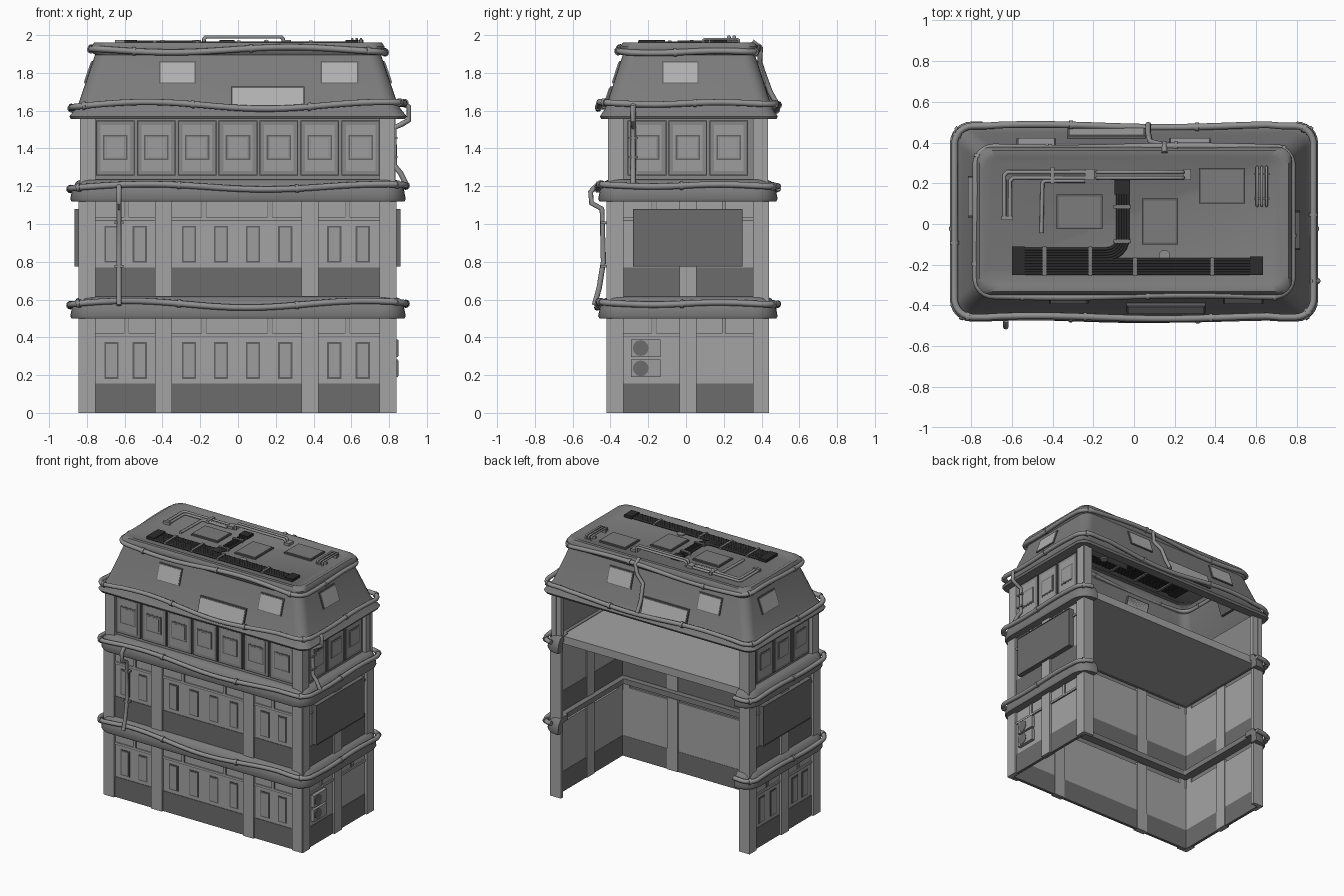
import bpy, bmesh, math
from mathutils import Vector

if "Cube" in bpy.data.objects:
    bpy.data.objects.remove(bpy.data.objects["Cube"])

def mat(name, v):
    m = bpy.data.materials.new(name)
    m.diffuse_color = (v, v, v, 1)
    m.use_nodes = True
    m.node_tree.nodes["Principled BSDF"].inputs["Base Color"].default_value = m.diffuse_color
    return m

WALL = mat("wall_grey", .37)
PANEL = mat("panel_grey", .34)
KICK = mat("dark_base_grey", .15)
FRAME = mat("frame_grey", .12)
UPPER = mat("upper_storey_grey", .25)
ROOF = mat("roof_grey", .20)
PIPE = mat("pipe_grey", .28)
CABLE = mat("cable_black", .025)
GLASS = mat("skylight_grey", .44)

def finish(name, bm, m, smooth=False):
    bmesh.ops.recalc_face_normals(bm, faces=bm.faces)
    me = bpy.data.meshes.new(name)
    bm.to_mesh(me)
    me.materials.append(m)
    ob = bpy.data.objects.new(name, me)
    bpy.context.collection.objects.link(ob)
    if smooth:
        smooth_it(ob)
    return ob

def smooth_it(ob):
    bpy.ops.object.select_all(action='DESELECT')
    ob.select_set(True)
    bpy.context.view_layer.objects.active = ob
    bpy.ops.object.shade_smooth_by_angle(angle=math.radians(50))

# Boxes and tubes are collected per part name, then made into one object each
boxes, tubes = {}, {}

def hexa(name, m, p):
    bm = boxes.setdefault(name, (bmesh.new(), m))[0]
    v = [bm.verts.new(q) for q in p]
    for f in ((0, 1, 2, 3), (4, 5, 6, 7), (0, 1, 5, 4), (1, 2, 6, 5), (2, 3, 7, 6), (3, 0, 4, 7)):
        bm.faces.new([v[i] for i in f])

def box(name, m, a, b):
    hexa(name, m, [(x, y, z) for z in (a[2], b[2])
                   for x, y in ((a[0], a[1]), (b[0], a[1]), (b[0], b[1]), (a[0], b[1]))])

def tube(name, m, r, pts, closed=False):
    tubes.setdefault(name, (m, r, []))[2].append((pts, closed))

# Facade coordinates: u along the wall, d outwards, z up
SIDE = {"front": lambda u, d, z: (u, -.42 - d, z),
        "right": lambda u, d, z: (.84 + d, u, z),
        "left": lambda u, d, z: (-.845 - d, u, z)}

def on(side, name, m, u0, u1, z0, z1, d0, d1):
    box(name, m, SIDE[side](u0, d0, z0), SIDE[side](u1, d1, z1))

def window(side, u, w, z0, z1, d, name="windows"):
    on(side, name + "_frames", FRAME, u - w / 2, u + w / 2, z0, z1, d - .018, d)
    on(side, name + "_panes", PANEL, u - w / 2 + .009, u + w / 2 - .009, z0 + .009, z1 - .009, d - .018, d + .003)

# Lower two storeys: walls, dark bases, posts, transoms
SPAN = {"front": (-.84, .835), "right": (-.415, .44), "left": (-.415, .44)}
MIDS = {"front": (-.395, .38), "right": (.01,), "left": (.01,)}
BARS = {"front": (-.59, -.18, .17, .58), "right": (-.17, .2), "left": (-.17, .2)}
for s in SIDE:
    a, b = SPAN[s]
    for z in (0, .615):
        on(s, "lower_walls", WALL, a + .03, b - .03, z + .15, z + .53, -.034, -.018)
        on(s, "dark_bases", KICK, a + .03, b - .03, z, z + .155, -.036, -.014)
        on(s, "transom_rails", WALL, a + .03, b - .03, z + .405, z + .42, -.03, -.01)
        on(s, "transom_shadow_line", FRAME, a + .03, b - .03, z + .401, z + .405, -.03, -.012)
        for u in BARS[s]:
            on(s, "transom_bars", PANEL, u - .01, u + .01, z + .42, z + .52, -.03, -.01)
            for e in (-.013, .011):
                on(s, "transom_shadow_line", FRAME, u + e, u + e + .002, z + .42, z + .52, -.03, -.014)
        for u in MIDS[s]:
            on(s, "middle_posts", WALL, u - .045, u + .045, z, z + .55, -.042, 0)
    # corner posts are L-shaped plates
    for u in (a, b - .085):
        on(s, "corner_posts", WALL, u, u + .085, 0, 1.18, -.034, 0)
for x in (-.845, .75):
    box("corner_posts", WALL, (x, .412, 0), (x + .09, .44, 1.18))
    box("upper_posts", WALL, (x + .01 if x < 0 else x + .005, .40, 1.17), (x + .09 if x < 0 else x + .085, .43, 1.6))

for z in (.18, .795):
    for u in (-.67, -.52, -.26, -.09, .08, .25, .51, .66):
        window("front", u, .075, z, z + .195, -.014)
for u in (-.25, -.13, .13, .27):
    window("left", u, .075, .18, .375, -.014)

# Side billboards
for s in ("right", "left"):
    on(s, "billboards", KICK, -.28, .30, .775, 1.08, -.02, .018)
    for u0, u1, z0, z1 in ((-.28, .30, 1.074, 1.08), (-.28, .30, .775, .781), (-.28, -.274, .775, 1.08), (.294, .30, .775, 1.08)):
        on(s, "billboard_rims", FRAME, u0, u1, z0, z1, 0, .021)

# Wall fan units on the right
for z in (.19, .297):
    on("right", "fan_units", PANEL, -.29, -.135, z, z + .092, -.02, .007)
    tube("fan_grilles", KICK, .042, [(.84, -.24, z + .046), (.85, -.24, z + .046)])

# Third storey: floor, posts, wall, framed windows
box("upper_floor", WALL, (-.81, -.39, 1.172), (.805, .41, 1.231))
for s, n, c in (("front", 7, 0), ("right", 3, .01), ("left", 3, .01)):
    a, b = SPAN[s]
    for u in (a + .005, b - .085):
        on(s, "upper_posts", WALL, u, u + .08, 1.17, 1.6, -.045, -.008)
    on(s, "upper_walls", UPPER, a + .05, b - .05, 1.17, 1.6, -.05, -.035)
    for i in range(n):
        u = c + (i - (n - 1) / 2) * .2165
        on(s, "upper_window_outer_frames", FRAME, u - .102, u + .102, 1.257, 1.547, -.04, -.022)
        on(s, "upper_window_surrounds", UPPER, u - .095, u + .095, 1.264, 1.54, -.04, -.020)
        on(s, "upper_window_sashes", PANEL, u - .078, u + .078, 1.28, 1.525, -.04, -.019)
        window(s, u, .13, 1.338, 1.472, -.018, "upper_window")
        on(s, "upper_window_centres", UPPER, u - .05, u + .05, 1.353, 1.457, -.03, -.0145)
        on(s, "upper_window_centres_light", PANEL, u - .047, u + .047, 1.356, 1.454, -.03, -.014)

# Rounded rectangle path: closed ring, or open between the two back corners
def ring(hx, hy, r, closed, cy):
    pts = [] if closed else [(-.745, cy + hy)]
    for sx, sy, a0 in ((-1, 1, 90), (-1, -1, 180), (1, -1, 270), (1, 1, 0)):
        for k in range(7):
            a = math.radians(a0 + 15 * k)
            pts.append((sx * (hx - r) + r * math.cos(a), cy + sy * (hy - r) + r * math.sin(a)))
    return pts if closed else pts + [(.745, cy + hy)]

def sweep(name, m, rings, closed):
    # rings are lofted; open ones close their profile and cap the ends
    bm = bmesh.new()
    rows = [[bm.verts.new(p) for p in r] for r in rings]
    n, k = len(rows[0]), len(rows)
    for i in range(k - 1 if closed else k):
        for j in range(n if closed else n - 1):
            A, B, e = rows[i], rows[(i + 1) % k], (j + 1) % n
            bm.faces.new((A[j], A[e], B[e], B[j]))
    if closed:
        bm.faces.new(rows[-1])
    else:
        bm.faces.new([r[0] for r in rows])
        bm.faces.new([r[-1] for r in rows])
    return finish(name, bm, m, True)

# Flared cornices with an inner ledge, wrapping the back posts
CORN = [(-.02, 0), (.038, 0), (.045, .012), (.034, .07), (.012, .105), (-.01, .115), (-.08, .115), (-.08, .075), (-.02, .07)]
for name, z0 in (("first_cornice", .5), ("second_cornice", 1.12)):
    sweep(name, ROOF, [[(x, y, z0 + z) for x, y in ring(.843 + o, .43 + o, max(.01, .075 + o), False, .01)]
                       for o, z in CORN], False)

# Mansard roof with eave, raised rim and flat deck
ROOFP = [(.80, .39, 1.56), (.885, .463, 1.555), (.893, .471, 1.57), (.865, .447, 1.605), (.845, .434, 1.635), (.757, .350, 1.895),
         (.773, .36, 1.91), (.776, .363, 1.94), (.760, .347, 1.962), (.735, .32, 1.962), (.718, .305, 1.953)]
sweep("mansard_roof", ROOF, [[(x, y, z) for x, y in ring(hx, hy, .07, True, .015)] for hx, hy, z in ROOFP], True)

# Skylights lying on the roof slopes
def skylight(side, u0, u1, z0, z1, lift=.006):
    def P(u, z, d):
        hx, hy = .84 - (z - 1.65) * .338 + d, .43 - (z - 1.65) * .323 + d
        return {"front": (u, .015 - hy, z), "back": (u, .015 + hy, z), "right": (hx, u, z), "left": (-hx, u, z)}[side]
    for name, m, g, d in (("skylight_frames", FRAME, .007, lift), ("skylights", GLASS, 0, lift + .004)):
        hexa(name, m, [P(u, z, e) for e in (-.02, d) for u, z in
                       ((u0 - g, z0 - g), (u1 + g, z0 - g), (u1 + g, z1 + g), (u0 - g, z1 + g))])
for s, u0, u1 in (("front", -.41, -.23), ("front", .445, .63), ("back", -.57, -.39), ("back", .18, .37),
                  ("left", .04, .23), ("right", -.12, .06)):
    skylight(s, u0, u1, 1.75, 1.855)
skylight("front", -.03, .345, 1.615, 1.72, .012)
skylight("back", -.32, .05, 1.615, 1.72, .012)

# Wavy hoses with clips around cornices, eave and rim
def hose(hx, hy, z, closed, phase, amp, cy=.012):
    base = ring(hx, hy, .09, closed, cy)
    pts = []
    for i in range(len(base) if closed else len(base) - 1):
        a, b = Vector(base[i]), Vector(base[(i + 1) % len(base)])
        n = max(1, round((b - a).length / .07))
        for k in range(n):
            p = a.lerp(b, k / n)
            w = amp * math.sin(p.x * 5 + phase)
            pts.append((p.x, p.y + w * .4 * (1 if abs(p.x) < .7 else 0), z + w + .006 * math.sin(p.y * 9)))
    tube("wavy_hoses", PIPE, .0165, pts, closed)
    for i in range(4, len(pts) - 2, 9):
        a, b = Vector(pts[i]), Vector(pts[i + 1])
        t = (b - a).normalized() * .009
        tube("hose_clips", PIPE, .0215, [tuple(a - t), tuple(a + t)])

for hx, hy, z, cl, ph, am in ((.888, .475, .57, False, -1.8, .018), (.888, .475, 1.192, False, -2.3, .014),
                              (.882, .47, 1.623, True, -2.3, .018), (.778, .366, 1.922, True, .2, .014)):
    hose(hx, hy, z, cl, ph, am)

# Downpipes on front, right and back
for path in ([(-.63, -.475, 1.2), (-.63, -.505, 1.17), (-.63, -.5, 1.11), (-.63, -.445, 1.08), (-.63, -.437, .8), (-.63, -.46, .66), (-.63, -.485, .57)],
             [(.87, -.28, 1.64), (.905, -.28, 1.62), (.905, -.28, 1.55), (.87, -.28, 1.53), (.828, -.28, 1.51), (.828, -.28, 1.31), (.86, -.28, 1.27), (.89, -.28, 1.21)],
             [(.15, .35, 1.965), (.15, .395, 1.93), (.14, .39, 1.86), (.08, .405, 1.81), (.07, .445, 1.7), (.07, .49, 1.62)]):
    tube("downpipes", PIPE, .014, path)
for a, b in (((-.655, -.452, 1.0), (-.605, -.42, 1.012)), ((-.655, -.452, .77), (-.605, -.42, .782)),
             ((.8, -.305, 1.45), (.844, -.255, 1.46)), ((.8, -.305, 1.35), (.844, -.255, 1.36))):
    box("downpipe_brackets", PIPE, a, b)

# Roof deck hatches
Z = 1.953
for x0, x1, y0, y1 in ((-.38, -.155, -.025, .145), (.04, .215, -.1, .125), (.32, .545, .1, .275)):
    box("hatch_frames", FRAME, (x0, y0, Z - .01), (x1, y1, Z + .010))
    box("roof_hatches", ROOF, (x0 + .009, y0 + .009, Z), (x1 - .009, y1 - .009, Z + .013))
tube("roof_cap", PIPE, .028, [(.15, -.155, Z - .01), (.15, -.155, Z + .008)])

# Black cable bundles, end boxes and clamps
for i in range(6):
    y = -.243 + i * .0135
    tube("roof_cables", CABLE, .0085, [(-.56, y, Z + .006), (.59, y, Z + .006)])
for i in range(5):
    o = i * .0125
    bend = [(-.135 + (.105 - o) * math.sin(t), -.068 - (.105 - o) * math.cos(t), Z + .006)
            for t in (k * math.pi / 12 for k in range(7))]
    tube("roof_cables", CABLE, .0085, [(-.56, -.173 + o, Z + .006)] + bend + [(-.03 - o, .2, Z + .006)])
for x0, x1, y0, y1 in ((-.6, -.535, -.25, -.11), (.57, .635, -.25, -.16), (-.095, -.02, .145, .215)):
    box("cable_end_boxes", CABLE, (x0, y0, Z - .01), (x1, y1, Z + .02))
for x, y1 in ((-.44, -.11), (-.215, -.11), (.005, -.165), (.385, -.165)):
    box("cable_clamps", ROOF, (x - .009, -.255, Z - .01), (x + .009, y1, Z + .018))
for y in (-.085, .085):
    box("cable_clamps", ROOF, (-.1, y - .009, Z - .01), (-.015, y + .009, Z + .018))

# Roof pipes: elbows, raised rails, short trio
for o in (0, .028):
    tube("roof_pipes", PIPE, .01, [(-.637 + o, .03, Z + .008), (-.637 + o, .24 - o, Z + .008), (-.622 + o, .255 - o, Z + .008), (-.22, .255 - o, Z + .008)])
    tube("raised_rails", PIPE, .01, [(-.18, .255 - o, Z), (-.18, .255 - o, 1.98), (-.17, .255 - o, 1.99), (.23, .255 - o, 1.99), (.24, .255 - o, 1.98), (.24, .255 - o, Z)])
tube("roof_pipes", PIPE, .008, [(-.455, -.045, Z + .008), (-.45, .2, Z + .008), (-.44, .212, Z + .008), (-.24, .212, Z + .008)])
for x in (.605, .628, .651):
    tube("roof_trio_pipes", PIPE, .007, [(x, .09, Z), (x, .09, Z + .02), (x, .1, Z + .026), (x, .27, Z + .026), (x, .28, Z + .02), (x, .28, Z)])
for x0, x1, y0, y1 in ((-.24, -.195, .215, .27), (.24, .28, .215, .27), (-.41, -.39, .2, .28), (-.65, -.595, .02, .04),
                       (.59, .665, .12, .13), (.59, .665, .24, .25)):
    box("pipe_fittings", PIPE, (x0, y0, Z - .01), (x1, y1, Z + .02))

# Build the collected parts
for name, (bm, m) in boxes.items():
    finish(name, bm, m)
for name, (m, r, paths) in tubes.items():
    cu = bpy.data.curves.new(name, 'CURVE')
    cu.dimensions, cu.bevel_depth, cu.bevel_resolution, cu.use_fill_caps = '3D', r, 4 if r > .02 else 2, True
    for pts, closed in paths:
        sp = cu.splines.new('POLY')
        sp.points.add(len(pts) - 1)
        for q, p in zip(sp.points, pts):
            q.co = (*p, 1)
        sp.use_cyclic_u = closed
    cu.materials.append(m)
    ob = bpy.data.objects.new(name, cu)
    bpy.context.collection.objects.link(ob)
    bpy.ops.object.select_all(action='DESELECT')
    ob.select_set(True)
    bpy.context.view_layer.objects.active = ob
    bpy.ops.object.convert(target='MESH')
    smooth_it(bpy.context.view_layer.objects.active)
